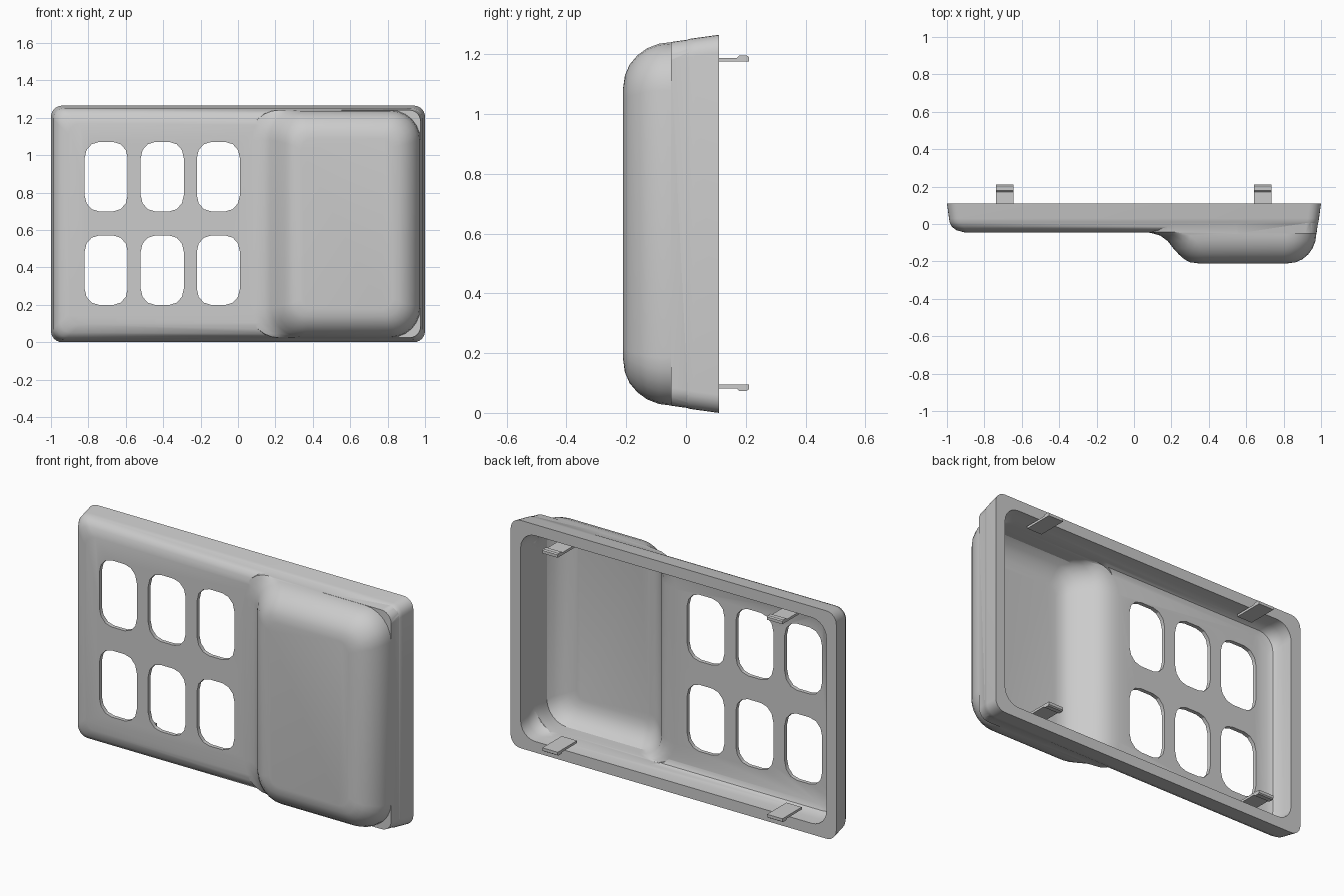
import bpy, bmesh, math

if "Cube" in bpy.data.objects:
    bpy.data.objects.remove(bpy.data.objects["Cube"])

HEIGHT = 1.265


def loft(name, rows, seg=6):
    """Solid through rounded rectangles; each row = (y, x0, x1, z0, z1, rx, rz)."""
    bm = bmesh.new()
    rings = []
    for y, x0, x1, z0, z1, rx, rz in rows:
        ring = []
        corners = [(x1 - rx, z1 - rz), (x0 + rx, z1 - rz), (x0 + rx, z0 + rz), (x1 - rx, z0 + rz)]
        for i, (cx, cz) in enumerate(corners):
            for k in range(seg + 1):
                a = math.pi / 2 * (i + k / seg)
                ring.append(bm.verts.new((cx + rx * math.cos(a), y, cz + rz * math.sin(a))))
        rings.append(ring)
    n = len(rings[0])
    for a, b in zip(rings, rings[1:]):
        for i in range(n):
            bm.faces.new((a[i], a[(i + 1) % n], b[(i + 1) % n], b[i]))
    bm.faces.new(rings[0])
    bm.faces.new(rings[-1])
    bmesh.ops.recalc_face_normals(bm, faces=bm.faces)
    me = bpy.data.meshes.new(name)
    bm.to_mesh(me)
    bm.free()
    ob = bpy.data.objects.new(name, me)
    bpy.context.collection.objects.link(ob)
    return ob


def boolean(target, tool, operation):
    bpy.context.view_layer.objects.active = target
    mod = target.modifiers.new("bool", "BOOLEAN")
    mod.operation, mod.solver, mod.object = operation, "EXACT", tool
    bpy.ops.object.modifier_apply(modifier=mod.name)
    bpy.data.objects.remove(tool)


def inset_row(y, d, r, x0=None):
    return (y, -1 + d if x0 is None else x0, 1 - d, d, HEIGHT - d, r, r)


# Outer shell: shallow tray with rounded front edges
shell = loft("cover_shell", [inset_row(y, d, 0.06) for y, d in
             [(0.11, 0), (0.03, 0.011), (0.01, 0.014), (-0.015, 0.027), (-0.033, 0.05), (-0.045, 0.095)]])

# Square-cornered skirt under the raised section
boolean(shell, loft("skirt", [inset_row(0.03, 0.013, 0.06, 0.5), inset_row(-0.05, 0.024, 0.06, 0.5)]), "UNION")

# Raised section: (y, inset, left edge, corner radius)
bump = [(0.03, 0.015, 0.06, 0.16), (-0.043, 0.024, 0.06, 0.16), (-0.05, 0.025, 0.10, 0.16),
        (-0.062, 0.026, 0.14, 0.16), (-0.091, 0.030, 0.18, 0.155), (-0.13, 0.045, 0.21, 0.145),
        (-0.163, 0.069, 0.24, 0.13), (-0.189, 0.10, 0.27, 0.105), (-0.2045, 0.136, 0.30, 0.08),
        (-0.21, 0.175, 0.34, 0.06)]
boolean(shell, loft("raised", [inset_row(y, d, r, x) for y, d, x, r in bump]), "UNION")

# Hollow interior following both levels
hollow = loft("hollow", [inset_row(y, d, 0.09) for y, d in
              [(0.15, 0.06), (0.05, 0.063), (0.01, 0.07), (-0.01, 0.08), (-0.023, 0.105)]])
inner = [inset_row(y + 0.02, max(d + 0.02, 0.068), r * 0.85, x + 0.02) for y, d, x, r in bump]
boolean(hollow, loft("hollow_raised", inner), "UNION")
boolean(shell, hollow, "DIFFERENCE")

# Six rounded windows
for x in (-0.705, -0.405, -0.105):
    for z in (0.385, 0.885):
        w, h = 0.115, 0.185
        row = (x - w, x + w, z - h, z + h, 0.075, 0.085)
        boolean(shell, loft("window", [(-0.1,) + row, (0.05,) + row], 3), "DIFFERENCE")

bpy.ops.object.select_all(action="DESELECT")
shell.select_set(True)
bpy.context.view_layer.objects.active = shell
bpy.ops.object.shade_smooth_by_angle(angle=math.radians(30))


# Snap hooks: strip with an outward lip, extruded along x
def hook(name, x, bottom):
    prof = [(0.04, 0), (0.21, 0), (0.21, 0.016), (0.203, 0.021), (0.178, 0.021), (0.17, 0.013), (0.04, 0.013)]
    bm = bmesh.new()
    vs = []
    for y, z in prof:
        z += 1.175
        vs.append(bm.verts.new((x - 0.047, y, HEIGHT - z + 0.005 if bottom else z)))
    face = bm.faces.new(vs)
    ext = bmesh.ops.extrude_face_region(bm, geom=[face])["geom"]
    bmesh.ops.translate(bm, vec=(0.094, 0, 0), verts=[v for v in ext if isinstance(v, bmesh.types.BMVert)])
    bmesh.ops.recalc_face_normals(bm, faces=bm.faces)
    me = bpy.data.meshes.new(name)
    bm.to_mesh(me)
    bm.free()
    bpy.context.collection.objects.link(bpy.data.objects.new(name, me))


for side, x in (("left", -0.692), ("right", 0.688)):
    hook("hook_top_" + side, x, False)
    hook("hook_bottom_" + side, x, True)
